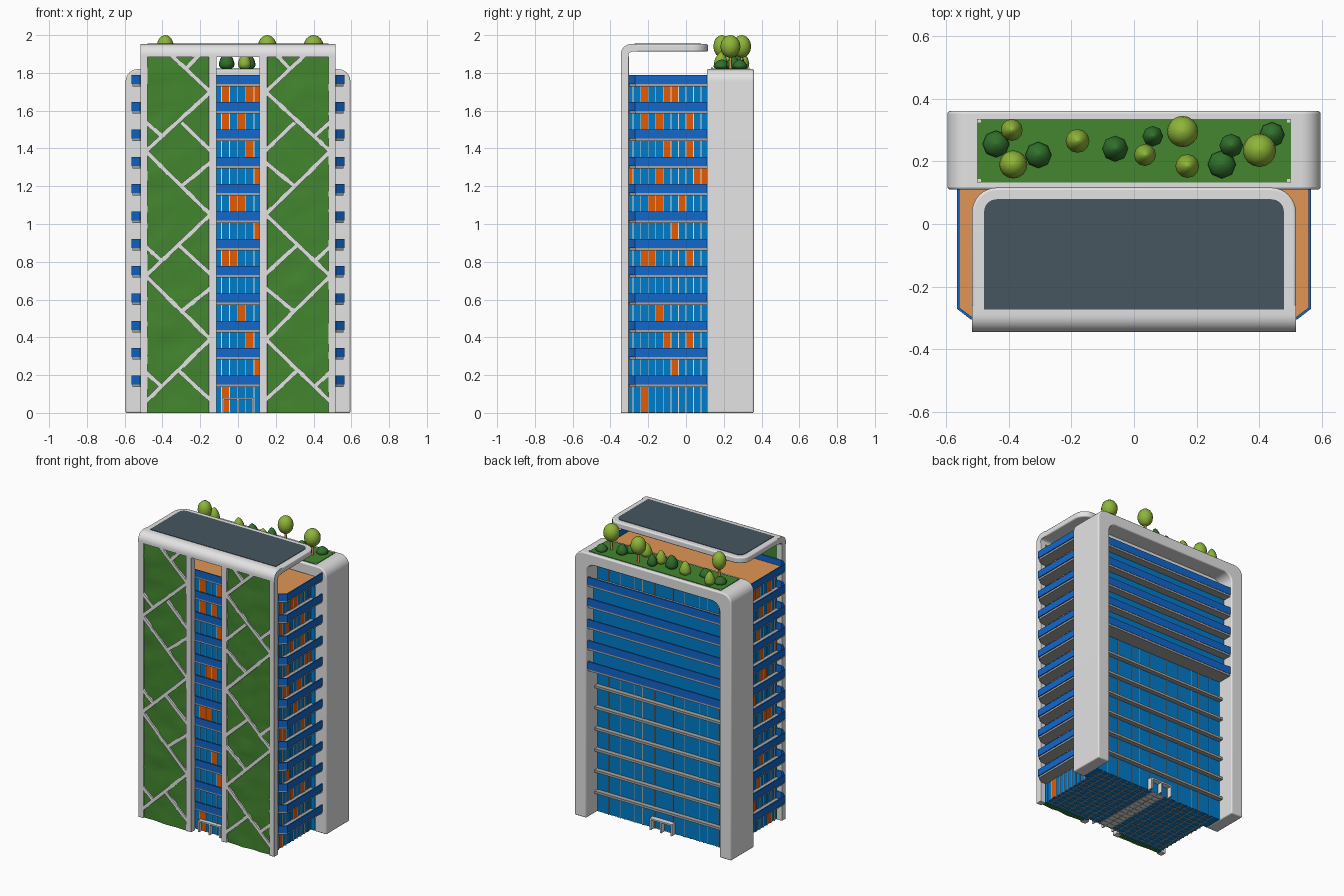
import bpy, bmesh, math, random
from mathutils import Vector

if "Cube" in bpy.data.objects:
    bpy.data.objects.remove(bpy.data.objects["Cube"])
random.seed(4)

def mat(name, r, g, b):
    m = bpy.data.materials.new(name)
    m.diffuse_color = (r, g, b, 1)
    m.use_nodes = True
    m.node_tree.nodes["Principled BSDF"].inputs["Base Color"].default_value = m.diffuse_color
    return m

GREY = mat("light grey concrete", .77, .77, .77)
MID = mat("mid grey trim", .38, .38, .37)
GLASS = mat("blue glass", .0, .20, .60)
RAIL = mat("deep blue rail", .006, .135, .60)
ORANGE = mat("orange panel", .80, .10, .0)
GREEN = mat("planting green", .056, .24, .028)
TAN = mat("tan deck", .75, .30, .09)
SLATE = mat("slate panel", .061, .093, .117)
LEAF = mat("light leaf", .27, .46, .04)
DARK = mat("dark leaf", .03, .16, .025)

def finish(name, bm, m, smooth=None, bevel=0):
    bmesh.ops.recalc_face_normals(bm, faces=bm.faces)
    me = bpy.data.meshes.new(name)
    bm.to_mesh(me)
    bm.free()
    o = bpy.data.objects.new(name, me)
    bpy.context.collection.objects.link(o)
    me.materials.append(m)
    if bevel:
        b = o.modifiers.new("bevel", 'BEVEL')
        b.width, b.segments, b.limit_method, b.angle_limit = bevel, 3, 'ANGLE', math.radians(50)
    if smooth:
        bpy.ops.object.select_all(action='DESELECT')
        o.select_set(True)
        bpy.context.view_layer.objects.active = o
        bpy.ops.object.shade_smooth_by_angle(angle=math.radians(smooth))
    return o

def prism(bm, pts, axis, a, b):
    """Extrude a 2D outline along an axis from a to b."""
    def at(p, t):
        return {'x': (t, *p), 'y': (p[0], t, p[1]), 'z': (*p, t)}[axis]
    lo = [bm.verts.new(at(p, a)) for p in pts]
    hi = [bm.verts.new(at(p, b)) for p in pts]
    bm.faces.new(lo)
    bm.faces.new(hi)
    for i in range(len(pts)):
        j = (i + 1) % len(pts)
        bm.faces.new((lo[i], lo[j], hi[j], hi[i]))

def boxes(name, m, items, bevel=0):
    bm = bmesh.new()
    for x0, x1, y0, y1, z0, z1 in items:
        prism(bm, [(x0, y0), (x1, y0), (x1, y1), (x0, y1)], 'z', z0, z1)
    return finish(name, bm, m, bevel=bevel)

def arc(cx, cy, r, a0, a1, n=8):
    return [(cx + r * math.cos(math.radians(a0 + (a1 - a0) * i / n)),
             cy + r * math.sin(math.radians(a0 + (a1 - a0) * i / n))) for i in range(n + 1)]

STEP, N, SX = .1447, 12, .475   # floor height, floors, side glass x
def level(n):
    return .15 + STEP * n

# glazed core: T-shaped in plan, with wings out to the planted walls
bm = bmesh.new()
plan = [(.13, -.285), (.13, -.304), (SX, -.304), (SX, .112), (.505, .112), (.505, .24)]
prism(bm, plan + [(-x, y) for x, y in plan[::-1]], 'z', .003, 1.745)
finish("glass_core", bm, GLASS)
boxes("rear_upper_glass", GLASS, [(-.5, .5, .23, .29, level(6), level(10))])
boxes("rear_top_wall", GREY, [(-.5, .5, .23, .244, 1.69, 1.75)])

# arched rear frame
bm = bmesh.new()
outer = [(.595, 0)] + arc(.53, 1.755, .065, 0, 90) + arc(-.53, 1.755, .065, 90, 180) + [(-.595, 0)]
inner = [(-.505, 0)] + arc(-.445, 1.685, .06, 180, 90) + arc(.445, 1.685, .06, 90, 0) + [(.505, 0)]
prism(bm, outer + inner, 'y', .11, .36)
finish("rear_frame", bm, GREY, 40, .008)

# floor slabs and wrap-around rails
def wrap(d):
    return [(.565 - d, .11), (.565 - d, -.27 + d * .4), (.52 - d * .4, -.305 + d),
            (-.52 + d * .4, -.305 + d), (-.565 + d, -.27 + d * .4), (-.565 + d, .11)]
slabs, rails, deck = bmesh.new(), bmesh.new(), bmesh.new()
for n in range(N):
    z = level(n)
    prism(slabs, wrap(.006), 'z', z - .013, z)
    prism(rails, wrap(0) + wrap(.008)[::-1], 'z', z, z + .048)
prism(deck, wrap(.008), 'z', level(N - 1), level(N - 1) + .008)
finish("floor_slabs", slabs, MID)
finish("balcony_rails", rails, RAIL)
finish("roof_deck", deck, TAN)

# rear balconies on upper floors, plain ledges lower down
boxes("rear_rails", RAIL, [(-.504, .504, .337, .347, level(n), level(n) + .052) for n in range(6, 11)])
boxes("rear_slabs", MID, [(-.504, .504, .23, .345 if n > 5 else .272, level(n) - .013, level(n) + .003)
                          for n in range(11)])

# mullions on sides, centre front and back
bars = []
for i in range(11):
    y = -.28 + .04 * i
    if y < .11:
        bars += [(s * SX - .004, s * SX + .004, y - .002, y + .002, 0, 1.74) for s in (-1, 1)]
bars += [(.0415 + .043 * k - .002, .0415 + .043 * k + .002, -.289, -.28, 0, 1.74) for k in range(-4, 2)]
boxes("window_mullions", GREY, bars)
boxes("rear_mullions", MID, [(x - .002, x + .002, .23, .243, 0, 1.69)
                             for x in (-.42, -.33, -.27, -.16, -.07, .07, .16, .22, .33, .42)])

# orange panes, listed from ground floor up
side = [[2], [6], [5, 8], [4], [], [2, 3, 8], [6], [3, 4, 7], [0, 4, 9, 10], [5, 8], [2, 4, 8], [2, 5, 6]]
front = [[-2], [2], [1], [0], [], [-2, -1], [2], [-1, 0], [2], [1], [-2, 0], [-2, 1, 2]]
panes = []
for f in range(N):
    z0, z1 = max(.004, level(f - 1)), level(f) - .013
    for i in side[f]:
        y = -.30 + .04 * i
        for s in (-1, 1):
            panes.append((s * SX - .003, s * SX + .003, max(y - .018, -.303), min(y + .018, .11), z0, z1))
    for k in front[f]:
        x = .02 + .043 * k
        panes.append((x - .0195, x + .0195, -.288, -.282, z0, z1))
boxes("orange_panes", ORANGE, panes)

# underside grid and entrance strip
boxes("underside_grid", MID, [(x * .05 - .003, x * .05 + .003, -.285, .24, 0, .004) for x in range(-9, 10)]
      + [(-SX, SX, y * .04 - .003, y * .04 + .003, 0, .004) for y in range(-7, 6)])
boxes("entrance_strip", GREY, [(-.05, .05, -.285, .24, .001, .005)])

# door surrounds front and back
doors = []
for y0, y1 in ((-.312, -.28), (.235, .275)):
    doors += [(-.085, .085, y0, y1, .07, .08), (-.085, -.075, y0, y1, 0, .07),
              (.075, .085, y0, y1, 0, .07), (-.005, .005, y0, y1, 0, .07)]
boxes("door_surrounds", GREY, doors)

# front frame: columns, curved top beam and canopy
cols = []
for a, b in ((.478, .517), (.113, .155)):
    cols += [(a, b, -.345, -.303, 0, 1.89), (-b, -a, -.345, -.303, 0, 1.89)]
boxes("front_columns", GREY, cols, .004)
bm = bmesh.new()
curve = [(-.345, 1.885)] + arc(-.29, 1.898, .055, 180, 90) + [(-.26, 1.953), (-.26, 1.912)] \
    + arc(-.285, 1.892, .02, 90, 180, 4) + [(-.305, 1.885)]
prism(bm, curve, 'x', -.517, .517)
finish("front_top_beam", bm, GREY, 40)
bm = bmesh.new()
prism(bm, [(-.517, -.275), (.517, -.275)] + arc(.437, .036, .08, 0, 90) + arc(-.437, .036, .08, 90, 180),
      'z', 1.912, 1.953)
finish("canopy", bm, GREY, 40, .008)
bm = bmesh.new()
prism(bm, [(-.478, -.272), (.478, -.272)] + arc(.438, .039, .04, 0, 90) + arc(-.438, .039, .04, 90, 180),
      'z', 1.95, 1.956)
finish("canopy_panel", bm, SLATE)

# planted walls with a gently rippled face
boxes("planted_wall_backing", GREEN, [(.15, .48, -.325, -.304, 0, 1.89), (-.48, -.15, -.325, -.304, 0, 1.89)])
for s, side_name in ((-1, "left"), (1, "right")):
    bm = bmesh.new()
    nx, nz = 8, 44
    g = [[bm.verts.new((s * (.15 + .33 * i / nx), -.334 + random.uniform(-.006, .006), 1.888 * j / nz))
          for i in range(nx + 1)] for j in range(nz + 1)]
    for j in range(nz):
        for i in range(nx):
            q = (g[j][i], g[j][i + 1], g[j + 1][i + 1], g[j + 1][i])
            bm.faces.new(q if s > 0 else q[::-1])
    o = finish("planted_wall_" + side_name, bm, GREEN, 80)
    if sum(p.normal.y for p in o.data.polygons) > 0:
        o.data.flip_normals()

# diagonal lattice: zigzag with short branches, mirrored
A, B = .147, .488
zig = [(B, .06), (A, .39), (B, .725), (A, 1.05), (B, 1.385), (A, 1.70), (.36, 1.90)]
lines = list(zip(zig, zig[1:]))
for z in (.06, .725, 1.385):
    lines.append(((.405, z + .08), (B, z + .155)))
    if z < 1:
        lines += [((.31, z + .16), (A, z + .01)), ((.30, z + .475), (A, z + .60))]
    else:
        lines += [((.275, 1.82), (.20, 1.90)), ((.30, z + .153), (A, z + .005))]
bm = bmesh.new()
for p, q in lines:
    p, q = Vector(p), Vector(q)
    d = (q - p).normalized()
    w = Vector((-d.y, d.x)) * .011
    for s in (-1, 1):
        prism(bm, [(s * v.x, v.y) for v in (p + w, q + w, q - w, p - w)], 'y', -.344, -.31)
finish("diagonal_lattice", bm, GREY)

# roof garden
boxes("roof_lawn", GREEN, [(-.5, .5, .132, .335, 1.815, 1.824)])
boxes("lawn_corner_pins", GREY, [(x - .006, x + .006, y - .006, y + .006, 1.82, 1.828)
                                 for x in (-.494, .494) for y in (.138, .329)])

def plant(name, m, x, y, profile, sides):
    """Turned foliage from (radius, height) points."""
    bm = bmesh.new()
    rings = [[bm.verts.new((x + r * math.cos(2 * math.pi * k / sides), y + r * math.sin(2 * math.pi * k / sides), z))
              for k in range(sides)] for r, z in profile]
    for a, b in zip(rings, rings[1:]):
        for k in range(sides):
            j = (k + 1) % sides
            bm.faces.new((a[k], a[j], b[j], b[k]))
    bm.faces.new(rings[0])
    bm.faces.new(rings[-1])
    finish(name, bm, m, 60)

def ball(r, rz, cz):
    return [(max(.002, r * math.sin(t)), cz - rz * math.cos(t)) for t in [math.pi * i / 8 for i in range(9)]]

def cone(r, h):
    return [(r * a, 1.822 + h * b) for a, b in ((.6, 0), (.92, .12), (1, .3), (.8, .6), (.45, .85), (.05, 1))]

for i, (x, y, r) in enumerate([(-.385, .19, .045), (.155, .295, .05), (.40, .235, .053)]):
    plant(f"tree_crown_{i}", LEAF, x, y, ball(r, .06, 1.94), 16)
    plant(f"tree_trunk_{i}", TAN, x, y, [(.009, 1.82), (.006, 1.9)], 8)
for i, (x, y, r) in enumerate([(-.39, .30, .035), (-.18, .265, .038), (.035, .22, .035), (.17, .185, .038)]):
    plant(f"light_shrub_{i}", LEAF, x, y, cone(r, .09), 12)
for i, (x, y, r, h) in enumerate([(-.44, .255, .043, .05), (-.305, .22, .042, .055), (-.06, .24, .042, .09),
                                  (.06, .28, .033, .08), (.31, .25, .038, .07), (.28, .19, .045, .05),
                                  (.44, .285, .04, .05)]):
    plant(f"dark_shrub_{i}", DARK, x, y, cone(r, h), 8)
